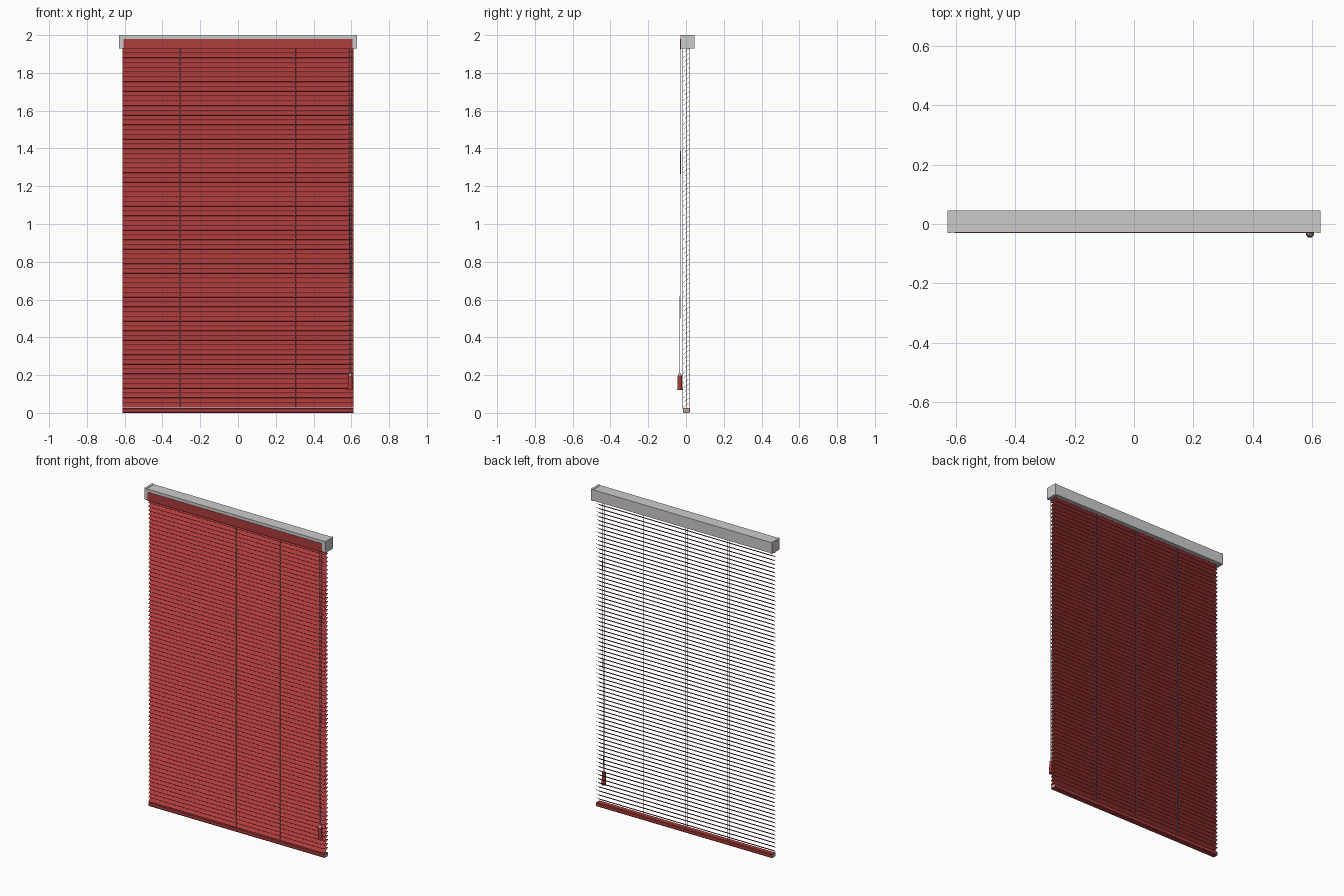
import bpy, bmesh, math
from mathutils import Vector

if "Cube" in bpy.data.objects:
    bpy.data.objects.remove(bpy.data.objects["Cube"])


def material(name, rgb):
    m = bpy.data.materials.new(name)
    m.diffuse_color = (*rgb, 1)
    m.use_nodes = True
    m.node_tree.nodes["Principled BSDF"].inputs["Base Color"].default_value = m.diffuse_color
    return m


RED = material("red", (0.42, 0.045, 0.045))
GREY = material("light grey", (0.6, 0.6, 0.6))
CORD = material("blue grey cord", (0.42, 0.52, 0.58))
TAN = material("beige", (0.5, 0.42, 0.32))


def finish(name, bm, mat):
    bmesh.ops.recalc_face_normals(bm, faces=bm.faces)
    me = bpy.data.meshes.new(name)
    bm.to_mesh(me)
    bm.free()
    me.materials.append(mat)
    ob = bpy.data.objects.new(name, me)
    bpy.context.collection.objects.link(ob)
    return ob


def extrude_x(name, profile, x0, x1, mat):
    """Closed (y, z) profile extruded along x."""
    bm = bmesh.new()
    face = bm.faces.new([bm.verts.new((x0, y, z)) for y, z in profile])
    ext = bmesh.ops.extrude_face_region(bm, geom=[face])["geom"]
    bmesh.ops.translate(bm, vec=(x1 - x0, 0, 0),
                        verts=[g for g in ext if isinstance(g, bmesh.types.BMVert)])
    return finish(name, bm, mat)


def box(name, x0, x1, y0, y1, z0, z1, mat):
    return extrude_x(name, [(y0, z0), (y1, z0), (y1, z1), (y0, z1)], x0, x1, mat)


def rod(name, a, b, r0, r1, mat, sides=6):
    """Straight rod or cone from a to b."""
    a, b = Vector(a), Vector(b)
    bm = bmesh.new()
    bmesh.ops.create_cone(bm, cap_ends=True, segments=sides, radius1=r0,
                          radius2=r1, depth=(b - a).length)
    bm.transform((b - a).to_track_quat('Z', 'Y').to_matrix().to_4x4())
    bmesh.ops.translate(bm, vec=(a + b) / 2, verts=bm.verts)
    return finish(name, bm, mat)


# headrail with end caps and red front valance
box("headrail", -0.615, 0.615, -0.029, 0.045, 1.93, 1.998, GREY)
for side, s in (("left", -1), ("right", 1)):
    x0, x1 = sorted((s * 0.615, s * 0.63))
    box("headrail_cap_" + side, x0, x1, -0.03, 0.046, 1.928, 2.0, GREY)
box("valance", -0.606, 0.606, -0.031, -0.029, 1.926, 1.98, RED)

# slats: thin crowned strips, front edge low and back edge high
W, YC, HD, HZ, T, CROWN = 0.612, 0.002, 0.0175, 0.0122, 0.0012, 0.0018
N = 75
Z0, Z1 = 0.042, 1.918
steps = [i / 4 * 2 - 1 for i in range(5)]


def slat_curve(off):
    return [(YC + t * HD - 0.57 * (CROWN * (1 - t * t) + off),
             t * HZ + 0.82 * (CROWN * (1 - t * t) + off)) for t in steps]


profile = slat_curve(0) + slat_curve(-T)[::-1]
slat = extrude_x("slats", profile, -W, W, RED)
slat.location.z = Z0
arr = slat.modifiers.new("stack", 'ARRAY')
arr.count = N
arr.use_relative_offset = False
arr.use_constant_offset = True
arr.constant_offset_displace = (0, 0, (Z1 - Z0) / (N - 1))

# bottom rail with chamfered edges and end plates
rail = [(-0.013, 0), (0.017, 0), (0.02, 0.004), (0.02, 0.021),
        (0.016, 0.025), (-0.012, 0.025), (-0.016, 0.021), (-0.016, 0.004)]
extrude_x("bottom_rail", rail, -0.611, 0.611, RED)
for side, s in (("left", -1), ("right", 1)):
    x0, x1 = sorted((s * 0.611, s * 0.6125))
    box("bottom_rail_end_" + side, x0, x1, -0.013, 0.017, 0.003, 0.022, TAN)

# ladder cords: front, back and centre lift cord at three stations
for i, x in enumerate((-0.305, 0, 0.305)):
    for part, y in (("front", -0.0165), ("middle", 0.002), ("back", 0.0205)):
        rod(f"ladder_cord_{part}_{i + 1}", (x, y, 0.02), (x, y, 1.935),
            0.001, 0.001, CORD, 4)

# pull cords meeting in a tassel
TX, TY = 0.594, -0.033
for side, dx in (("left", -0.006), ("right", 0.008)):
    rod("pull_cord_" + side, (TX + dx, -0.027, 1.94), (TX + dx * 0.3, TY, 0.2),
        0.0016, 0.0016, CORD)
rod("tassel", (TX, TY, 0.12), (TX, TY, 0.198), 0.0135, 0.0105, RED, 12)
rod("tassel_cap", (TX, TY, 0.198), (TX, TY, 0.21), 0.0105, 0.004, GREY, 12)
